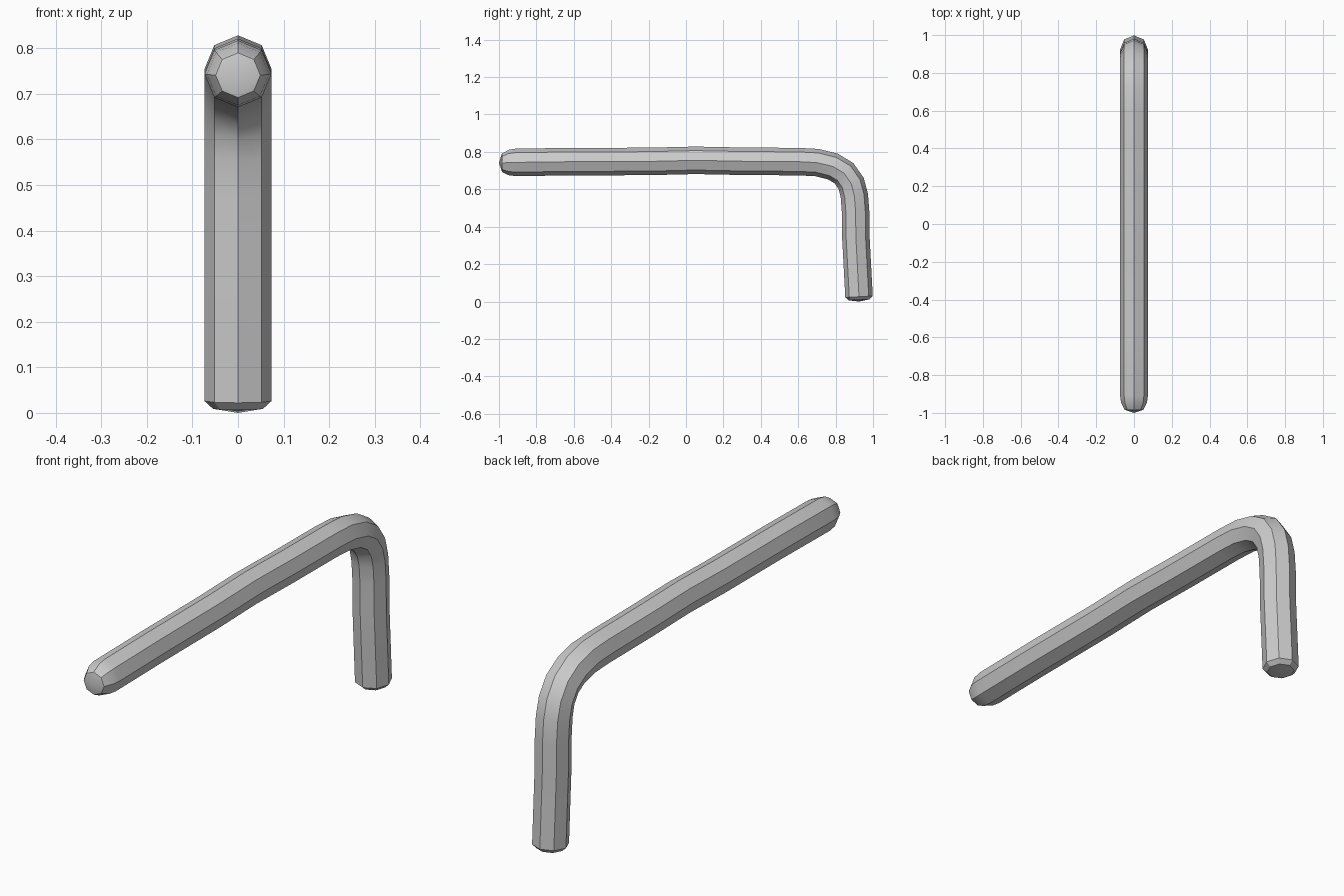
import bpy, bmesh, math
from mathutils import Vector

if "Cube" in bpy.data.objects:
    bpy.data.objects.remove(bpy.data.objects["Cube"])

SIDES, R = 8, 0.0735

# Centre line in the YZ plane: long arm, bend, short leg
path = [(-0.91, 0.748), (-0.6, 0.752), (-0.2, 0.753), (0.05, 0.759),
        (0.3, 0.754), (0.6, 0.752), (0.7, 0.747), (0.785, 0.726),
        (0.845, 0.69), (0.883, 0.635), (0.90, 0.57), (0.907, 0.48),
        (0.908, 0.35), (0.916, 0.2), (0.925, 0.03)]
path = [Vector((0, y, z)) for y, z in path]


def direction(i):
    a, b = path[max(i - 1, 0)], path[min(i + 1, len(path) - 1)]
    return (b - a).normalized()


bm = bmesh.new()
X = Vector((1, 0, 0))


def ring(centre, t, r):
    up = X.cross(t)
    return [bm.verts.new(centre + r * (X * math.cos(a) + up * math.sin(a)))
            for a in (2 * math.pi * k / SIDES for k in range(SIDES))]


# Stations: rounded tip, swept bar, small chamfer at the foot
t0, t1 = direction(0), direction(len(path) - 1)
stations = [(Vector((0, -0.984, 0.745)), t0, 0.049),
            (Vector((0, -0.948, 0.747)), t0, 0.068)]
stations += [(p, direction(i), R) for i, p in enumerate(path)]
stations.append((path[-1] + t1 * 0.017, t1, 0.055))

rings = [ring(*s) for s in stations]
for a, b in zip(rings, rings[1:]):
    for k in range(SIDES):
        n = (k + 1) % SIDES
        bm.faces.new((a[k], a[n], b[n], b[k]))


# Caps made of four quads around a centre point
def cap(loop, centre):
    c = bm.verts.new(centre)
    for k in range(0, SIDES, 2):
        bm.faces.new((loop[k], loop[k + 1], loop[(k + 2) % SIDES], c))


cap(rings[0], Vector((0, -1.0, 0.745)))
cap(rings[-1], path[-1] + t1 * 0.026)

bmesh.ops.recalc_face_normals(bm, faces=bm.faces)
zmin = min(v.co.z for v in bm.verts)
bmesh.ops.translate(bm, verts=bm.verts, vec=(0, 0, -zmin))

mesh = bpy.data.meshes.new("bent_bar")
bm.to_mesh(mesh)
bm.free()
bar = bpy.data.objects.new("bent_bar", mesh)
bpy.context.collection.objects.link(bar)

# Smooth along the length, crisp on the eight ridges
bpy.context.view_layer.objects.active = bar
bar.select_set(True)
bpy.ops.object.shade_smooth_by_angle(angle=math.radians(30))
